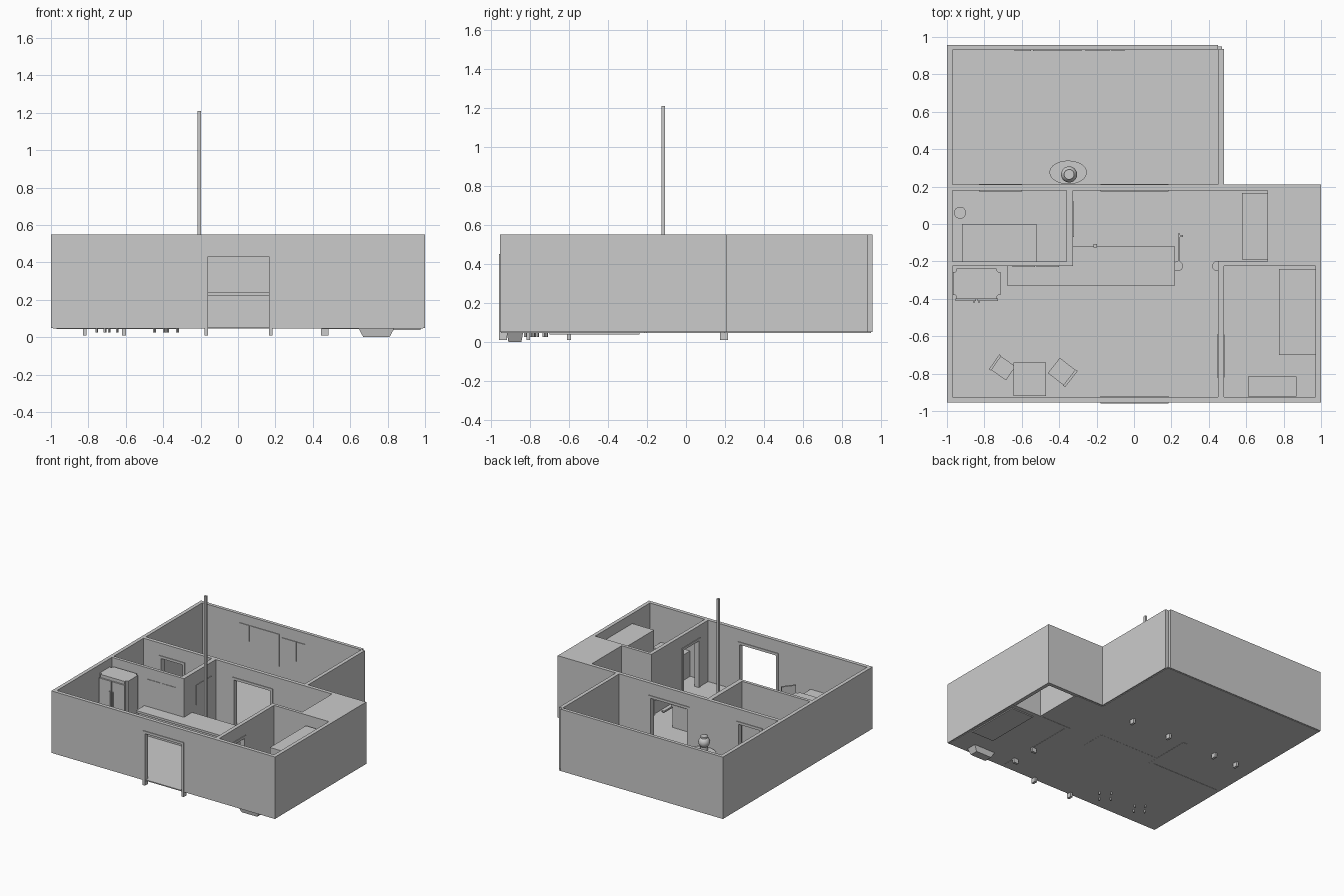
import bpy, bmesh, math
from mathutils import Matrix, Vector

if "Cube" in bpy.data.objects:
    bpy.data.objects.remove(bpy.data.objects["Cube"])

F, H, D = 0.05, 0.55, 0.43      # floor, wall top, door head


def add_box(bm, x0, x1, y0, y1, z0, z1):
    m = Matrix.Translation(((x0 + x1) / 2, (y0 + y1) / 2, (z0 + z1) / 2)) @ \
        Matrix.Diagonal((x1 - x0, y1 - y0, z1 - z0, 1))
    return bmesh.ops.create_cube(bm, size=1, matrix=m)['verts']


def finish(name, bm):
    me = bpy.data.meshes.new(name)
    bm.to_mesh(me)
    bm.free()
    ob = bpy.data.objects.new(name, me)
    bpy.context.collection.objects.link(ob)
    return ob


def boxes(name, *bs):
    bm = bmesh.new()
    for b in bs:
        add_box(bm, *b)
    return finish(name, bm)


def cyl(name, x, y, z0, z1, r0, r1=None, n=24):
    bm = bmesh.new()
    bmesh.ops.create_cone(bm, cap_ends=True, segments=n, radius1=r0,
                          radius2=r0 if r1 is None else r1, depth=z1 - z0,
                          matrix=Matrix.Translation((x, y, (z0 + z1) / 2)))
    for f in bm.faces:
        f.smooth = len(f.verts) == 4 and n > 4
    return finish(name, bm)


def wall(name, axis, a0, a1, c0, c1, doors=(), z0=F):
    """Wall running along an axis, with framed door openings."""
    def bx(p, q, r, s, lo, hi):
        return (p, q, r, s, lo, hi) if axis == 'x' else (r, s, p, q, lo, hi)
    parts, frames, cur = [], [], a0
    for d0, d1 in doors:
        parts += [bx(cur, d0, c0, c1, z0, H), bx(d0, d1, c0, c1, D + .02, H)]
        e0, e1 = c0 - .005, c1 + .005
        frames += [bx(d0, d0 + .02, e0, e1, .01, D + .02),
                   bx(d1 - .02, d1, e0, e1, .01, D + .02),
                   bx(d0 + .02, d1 - .02, e0, e1, D, D + .02)]
        cur = d1
    parts.append(bx(cur, a1, c0, c1, z0, H))
    boxes(name, *parts)
    if frames:
        boxes(name + "_door_frame", *frames)


# floors of the main block and the back room
boxes("floor", (-.99, .99, -.95, -.21, F - .004, F + .004),
      (-.99, .72, -.21, .2, F - .004, F + .004),
      (-.99, .47, .2, .95, F - .004, F + .004))

# outer walls
wall("front_wall", 'x', -1, 1, -.955, -.925, [(-.18, .185)])
wall("left_wall", 'y', -.925, .93, -1, -.97)
wall("right_wall", 'y', -.925, .18, .97, 1)
wall("middle_wall", 'x', -.97, 1, .18, .21, [(-.83, -.60), (-.18, .185)])
wall("back_wall", 'x', -1, .45, .93, .957)
wall("back_room_right_wall", 'y', .21, .935, .45, .48)

# inner walls
wall("bedroom_wall", 'y', -.925, -.2, .45, .48, [(-.82, -.59)], F - .006)
wall("bedroom_back_wall", 'x', .48, .97, -.225, -.2, (), F - .006)
wall("bathroom_front_wall", 'x', -.97, -.325, -.225, -.2, (), F - .006)
wall("bathroom_side_wall", 'y', -.2, .18, -.36, -.325, (), F - .006)
wall("closet_wall", 'y', -.2, .18, .715, .735, (), F - .006)
boxes("closet_roof", (.72, .99, -.21, .19, H - .008, H))

# thin panels on the back and bathroom walls
boxes("back_wall_panels", (-.64, -.55, .925, .931, .35, .48),
      (-.54, -.28, .925, .931, .22, .48), (-.26, -.13, .925, .931, .30, .46),
      (-.12, -.05, .925, .931, .32, .46))
boxes("bathroom_wall_panels", (-.65, -.53, -.229, -.224, .30, .46),
      (-.52, -.40, -.229, -.224, .30, .46), (-.326, -.321, -.07, .12, .28, .44))

# kitchen counter wrapping the bathroom corner, with worktop
boxes("counter_base", (-.67, .21, -.32, -.225, F - .005, .22),
      (-.325, .21, -.225, -.125, F - .005, .22))
boxes("counter_top", (-.68, .22, -.33, -.225, .22, .238),
      (-.325, .22, -.225, -.12, .22, .238))
boxes("chimney_pole", (-.217, -.199, -.125, -.107, F, 1.21))
boxes("tap", (.235, .245, -.2, -.05, .19, .2), (.245, .262, -.07, -.06, .19, .2))
for x in (.235, .445):
    cyl("stool_leg", x, -.225, F, .18, .01, n=12)
    cyl("stool_seat", x, -.225, .18, .2, .027)

# refrigerator with rounded corners
bm = bmesh.new()
add_box(bm, -.968, -.715, -.4, -.237, F, .485)
bmesh.ops.bevel(bm, geom=[e for e in bm.edges if abs(e.verts[0].co.z - e.verts[1].co.z) > .1],
                offset=.02, segments=3, affect='EDGES')
finish("fridge_body", bm)
boxes("fridge_doors", (-.955, -.845, -.412, -.398, .08, .46),
      (-.838, -.728, -.412, -.398, .08, .46))
boxes("fridge_handles", (-.86, -.85, -.42, -.41, .2, .38),
      (-.833, -.823, -.42, -.41, .2, .38))

# bathroom tub and basin
boxes("tub", (-.92, -.52, -.2, 0, F, .17))
cyl("basin", -.93, .06, F, .2, .02, .032)

# couch by the closet
boxes("cabinet", (.578, .714, -.19, .165, F, .25))

# bedroom: tall bunk and a chest on a tapered foot
boxes("bunk", (.775, .975, -.7, -.24, .038, .47))
boxes("chest", (.61, .87, -.922, -.815, F, .26))
bm = bmesh.new()
for v in add_box(bm, .64, .84, -.922, -.835, .005, .055):
    if v.co.z < .03:
        v.co.x += .03 if v.co.x < .74 else -.03
        v.co.y += .01 if v.co.y < -.88 else -.01
        v.co.z = 0
finish("chest_foot", bm)

# dining table
boxes("dining_table_top", (-.645, -.47, -.92, -.74, .22, .24))
boxes("dining_table_legs", *[(x, x + .015, y, y + .015, F, .22)
                             for x in (-.64, -.49) for y in (-.915, -.76)])


def chair(name, x, y, angle):
    # seat, four legs and backrest; the back faces local +x
    bs = [(-.05, .045, -.045, .045, .14, .158), (.045, .058, -.048, .048, .16, .27)]
    bs += [(i, i + .01, j, j + .01, .025, .14) for i in (-.045, .035) for j in (-.043, .033)]
    ob = boxes(name, *bs)
    ob.location = (x, y, 0)
    ob.rotation_euler.z = math.radians(angle)
    return ob


chair("right_chair", -.385, -.79, -38).scale = (1.1, 1.15, 1)
chair("left_chair", -.70, -.77, 145)

# oval side table with a round lamp
top = cyl("side_table_top", 0, 0, .155, .17, .1, n=32)
top.scale.y = .63
top.location = (-.352, .276, 0)
cyl("side_table_leg", -.352, .276, F, .155, .025)
cyl("lamp_foot", -.347, .265, .17, .2, .028)
bm = bmesh.new()
bmesh.ops.create_uvsphere(bm, u_segments=24, v_segments=14, radius=.043,
                          matrix=Matrix.Translation((-.347, .265, .235)))
for f in bm.faces:
    f.smooth = True
finish("lamp_globe", bm)
cyl("lamp_cap", -.347, .265, .27, .283, .027)
